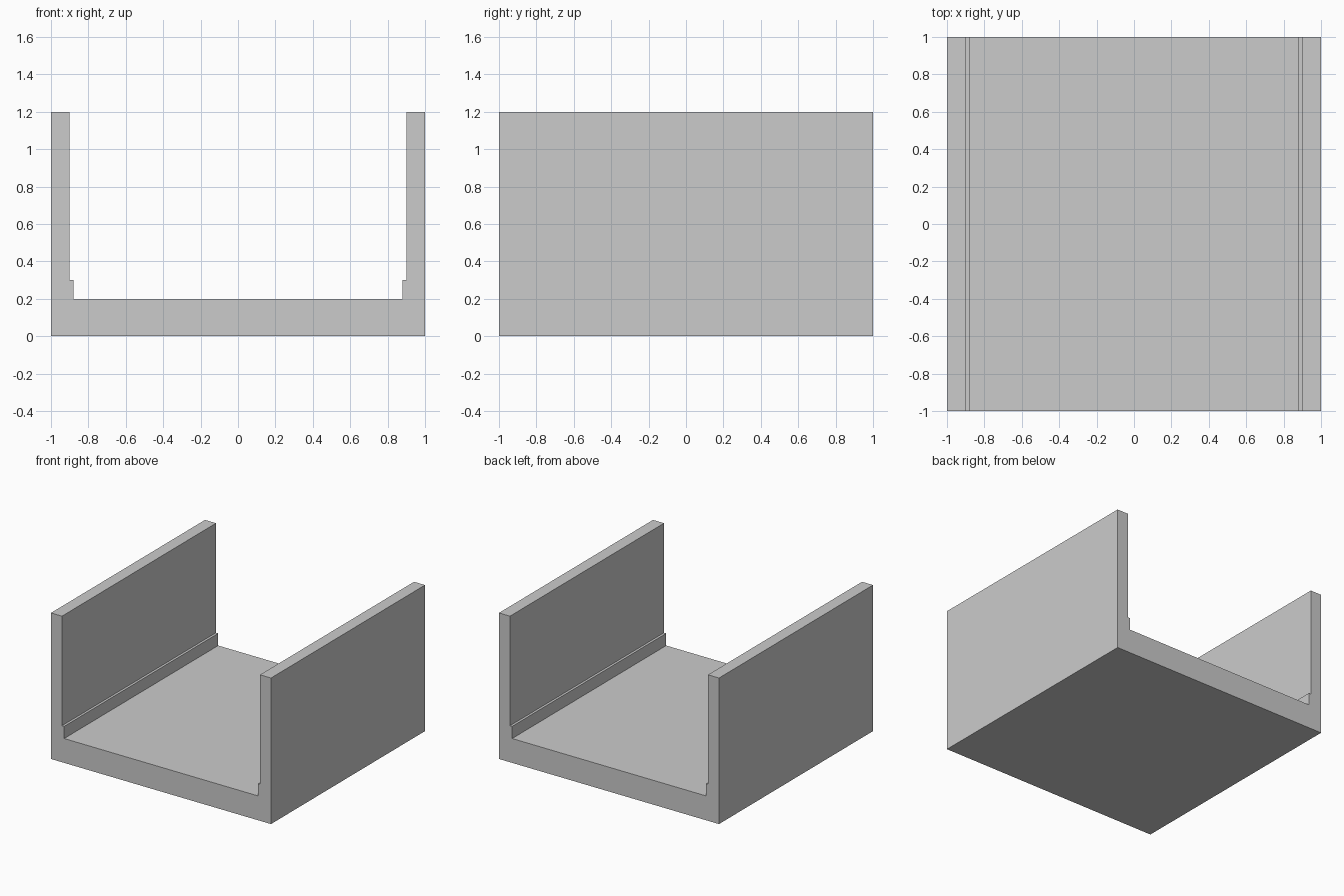
import bpy

if "Cube" in bpy.data.objects:
    bpy.data.objects.remove(bpy.data.objects["Cube"])

LENGTH = 2.0          # depth along y, shared by every part
FLOOR_TOP = 0.2
WALL_TOP = 1.2
WALL_INNER = 0.9
SKIRTING_INNER = 0.88
SKIRTING_TOP = 0.3


def box(name, x0, x1, z0, z1):
    """Full-length box spanning the given x and z ranges."""
    bpy.ops.mesh.primitive_cube_add(size=1, location=((x0 + x1) / 2, 0, (z0 + z1) / 2))
    obj = bpy.context.object
    obj.name = obj.data.name = name
    obj.scale = (x1 - x0, LENGTH, z1 - z0)
    bpy.ops.object.transform_apply(location=False, rotation=False, scale=True)
    return obj


# Floor slab
box("floor", -1.0, 1.0, 0.0, FLOOR_TOP)

# Side walls standing on the slab, each with a thin skirting strip inside
for side, s in (("left", -1), ("right", 1)):
    box(f"{side}_wall", *sorted((s * WALL_INNER, s * 1.0)), FLOOR_TOP, WALL_TOP)
    box(f"{side}_skirting", *sorted((s * SKIRTING_INNER, s * WALL_INNER)),
        FLOOR_TOP, SKIRTING_TOP)
